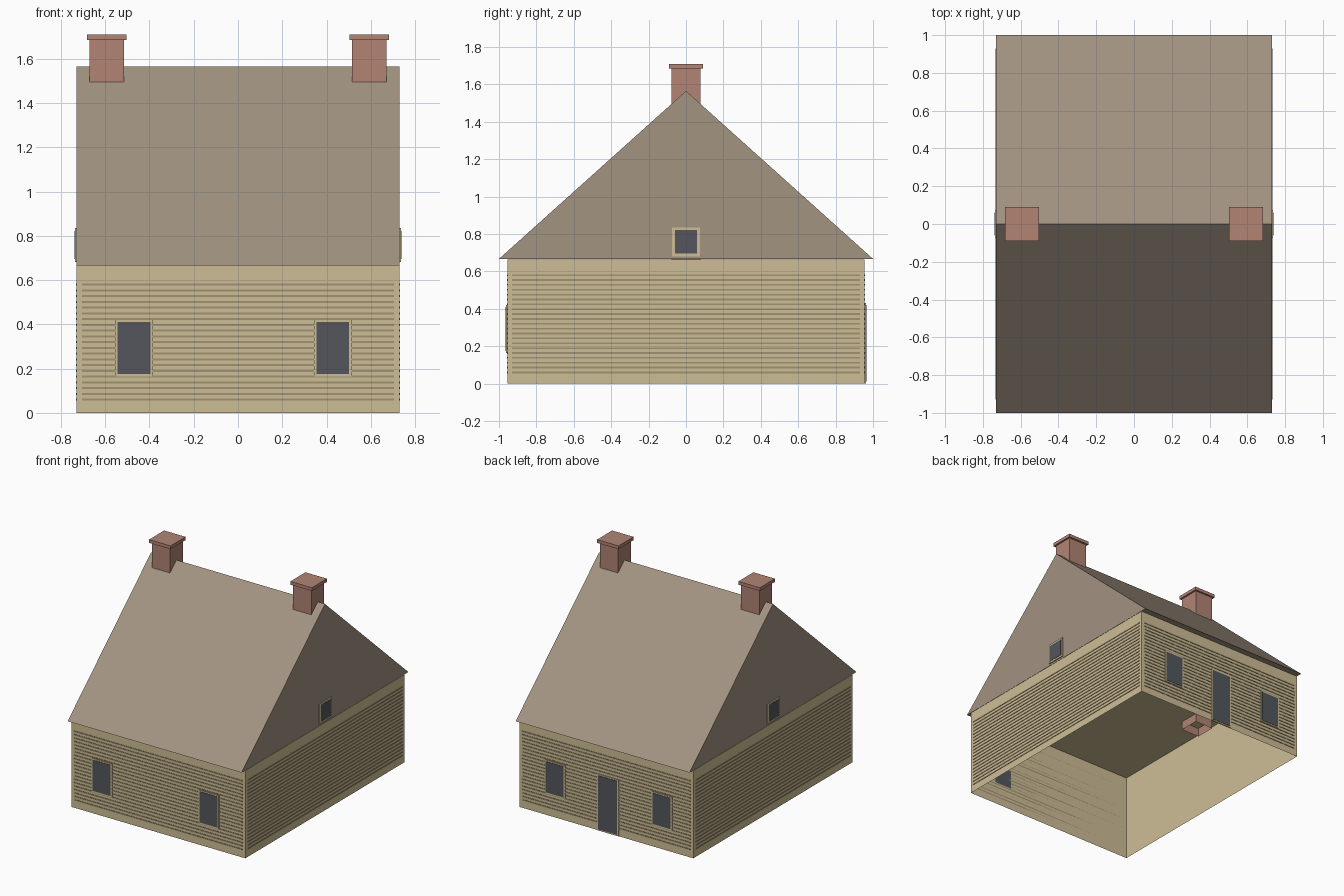
import bpy, bmesh
from mathutils import Matrix, Vector

if "Cube" in bpy.data.objects:
    bpy.data.objects.remove(bpy.data.objects["Cube"], do_unlink=True)


def material(name, *rgb):
    lin = [((c / 255 + 0.055) / 1.055) ** 2.4 for c in rgb] + [1]
    m = bpy.data.materials.new(name)
    m.use_nodes = True
    m.diffuse_color = lin
    m.node_tree.nodes["Principled BSDF"].inputs["Base Color"].default_value = lin
    return m


TAN = material("tan wall", 206, 190, 150)
GROOVE = material("siding line", 160, 146, 113)
ROOF = material("brown roof", 162, 147, 129)
BRICK = material("brick", 177, 132, 116)
GLASS = material("dark glass", 83, 86, 93)

HX, HY, WALL_TOP = 0.73, 0.955, 0.665
EAVE, RIDGE = 0.667, 1.565


def add_box(bm, lo, hi):
    lo, hi = Vector(lo), Vector(hi)
    mat = Matrix.Translation((lo + hi) / 2) @ Matrix.Diagonal((*(hi - lo), 1))
    return bmesh.ops.create_cube(bm, size=1, matrix=mat)["verts"]


def finish(bm, name, mat):
    mesh = bpy.data.meshes.new(name)
    bm.to_mesh(mesh)
    bm.free()
    mesh.materials.append(mat)
    obj = bpy.data.objects.new(name, mesh)
    bpy.context.collection.objects.link(obj)
    return obj


def add_plate(bm, axis, sign, u, w, z0, z1, depth):
    """Thin plate on the outside of a wall; u is the position along that wall."""
    base = HX if axis == "x" else HY
    a, b = sorted((sign * base, sign * (base + depth)))
    if axis == "x":
        add_box(bm, (a, u - w / 2, z0), (b, u + w / 2, z1))
    else:
        add_box(bm, (u - w / 2, a, z0), (u + w / 2, b, z1))


def opening(name, axis, sign, u, w, z0, z1, rim):
    """Framed dark pane."""
    bm = bmesh.new()
    add_plate(bm, axis, sign, u, w + 2 * rim, max(z0 - rim, 0), z1 + rim, 0.007)
    finish(bm, name + "_frame", TAN)
    bm = bmesh.new()
    add_plate(bm, axis, sign, u, w, z0, z1, 0.0095)
    finish(bm, name + "_pane", GLASS)


# Walls with a ceiling, open underneath
bm = bmesh.new()
add_box(bm, (-HX, -HY, 0), (HX, HY, WALL_TOP))
bm.normal_update()
bmesh.ops.delete(bm, geom=[f for f in bm.faces if f.normal.z < -0.5], context="FACES_ONLY")
finish(bm, "walls", TAN)

# Horizontal siding lines on all four walls
for name, axis, sign, width in (("front", "y", -1, 1.41), ("back", "y", 1, 1.41),
                                ("left", "x", 1, 1.86), ("right", "x", -1, 1.86)):
    bm = bmesh.new()
    for i in range(21):
        z = 0.06 + i * 0.026
        add_plate(bm, axis, sign, 0, width, z - 0.0045, z + 0.0045, 0.003)
    finish(bm, name + "_siding", GROOVE)

# Gabled roof prism
bm = bmesh.new()
ends = []
for x in (-HX, HX):
    ends.append([bm.verts.new((x, y, z)) for y, z in ((-1, EAVE), (1, EAVE), (0, RIDGE))])
bm.faces.new(ends[0])
bm.faces.new(ends[1])
for i in range(3):
    j = (i + 1) % 3
    bm.faces.new((ends[0][i], ends[0][j], ends[1][j], ends[1][i]))
bmesh.ops.recalc_face_normals(bm, faces=bm.faces)
finish(bm, "roof", ROOF)

# Chimneys: hollow shaft running down through the ceiling, with a cap
for name, x in (("left", 0.593), ("right", -0.593)):
    bm = bmesh.new()
    add_box(bm, (x - 0.077, -0.077, 0.6), (x + 0.077, 0.077, 1.69))
    bm.normal_update()
    bottom = [f for f in bm.faces if f.normal.z < -0.5]
    bmesh.ops.inset_region(bm, faces=bottom, thickness=0.03)
    bmesh.ops.translate(bm, verts=bottom[0].verts, vec=(0, 0, 0.8))
    finish(bm, name + "_chimney", BRICK)
    bm = bmesh.new()
    add_box(bm, (x - 0.09, -0.09, 1.685), (x + 0.09, 0.09, 1.71))
    finish(bm, name + "_chimney_cap", BRICK)

# Windows and back door
for side, sign in (("front", -1), ("back", 1)):
    for label, u in (("right", -0.47), ("left", 0.428)):
        opening(f"{side}_{label}_window", "y", sign, u, 0.148, 0.175, 0.41, 0.01)
for side, sign in (("left", 1), ("right", -1)):
    opening(side + "_gable_window", "x", sign, 0, 0.12, 0.695, 0.822, 0.014)
opening("back_door", "y", 1, -0.015, 0.16, 0.012, 0.42, 0.01)
